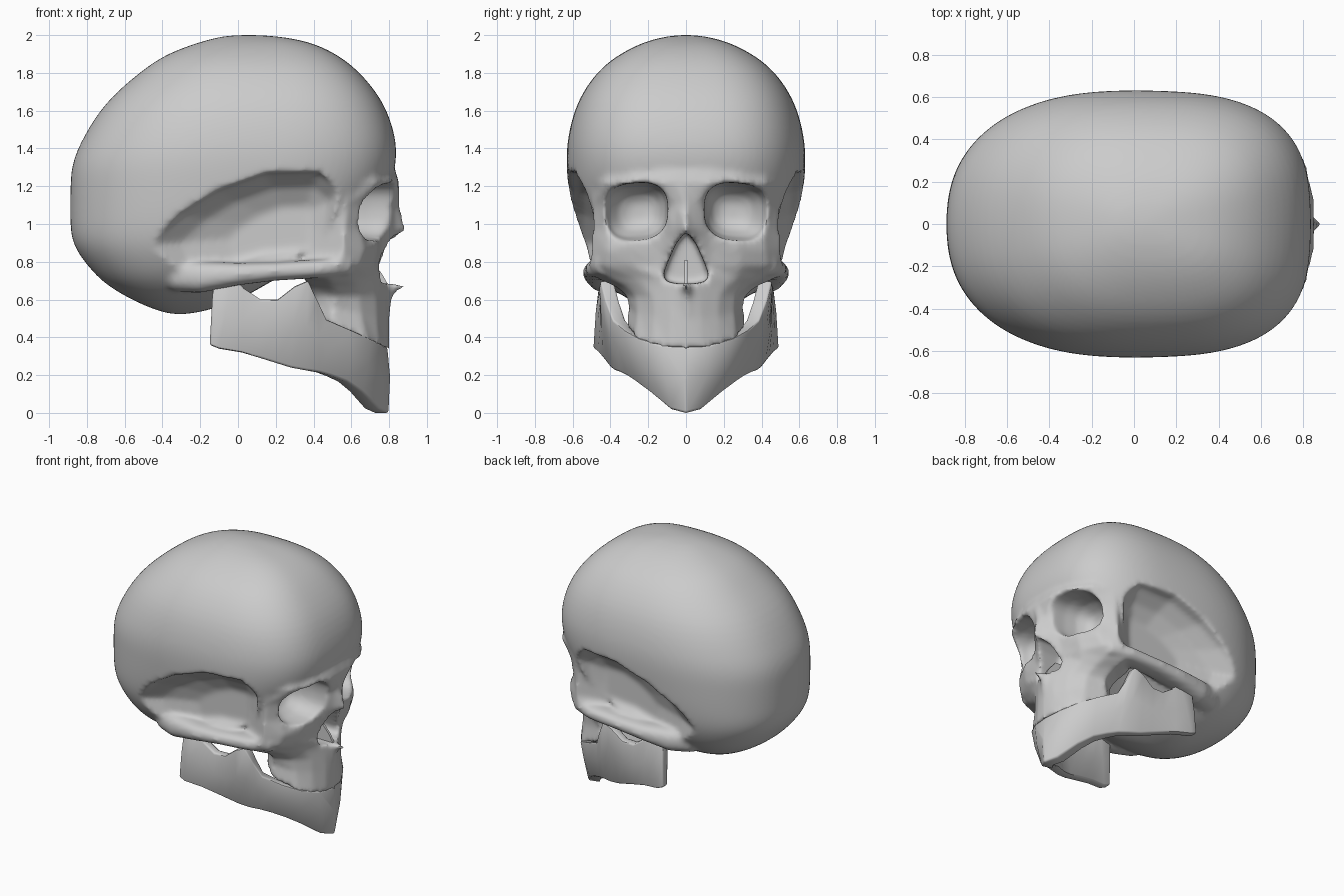
import bpy, bmesh, math
from mathutils import Vector

if "Cube" in bpy.data.objects:
    bpy.data.objects.remove(bpy.data.objects["Cube"])


def loft(name, rings):
    """Closed skin through rings of equal point count, capped at both ends."""
    bm = bmesh.new()
    vs = [[bm.verts.new(p) for p in r] for r in rings]
    n = len(rings[0])
    for a, b in zip(vs, vs[1:]):
        for i in range(n):
            j = (i + 1) % n
            bm.faces.new((a[i], a[j], b[j], b[i]))
    bm.faces.new(vs[0])
    bm.faces.new(vs[-1])
    bmesh.ops.recalc_face_normals(bm, faces=bm.faces)
    me = bpy.data.meshes.new(name)
    bm.to_mesh(me)
    bm.free()
    ob = bpy.data.objects.new(name, me)
    bpy.context.collection.objects.link(ob)
    return ob


def apply(ob, kind, **props):
    m = ob.modifiers.new(kind, kind)
    for k, v in props.items():
        setattr(m, k, v)
    bpy.ops.object.select_all(action='DESELECT')
    bpy.context.view_layer.objects.active = ob
    ob.select_set(True)
    bpy.ops.object.modifier_apply(modifier=m.name)


def combine(ob, other, op):
    apply(ob, 'BOOLEAN', object=other, operation=op, solver='EXACT')
    bpy.data.objects.remove(other, do_unlink=True)


def oval(n, front, back=None):
    """Unit superellipse with its own bluntness at front (+) and back (-)."""
    pts = []
    for i in range(n):
        a = 2 * math.pi * i / n
        c, s = math.cos(a), math.sin(a)
        p = 2 / (front if c > 0 or back is None else back)
        pts.append((math.copysign(abs(c) ** p, c), math.copysign(abs(s) ** p, s)))
    return pts


def smooth(ob, angle):
    bpy.ops.object.select_all(action='DESELECT')
    bpy.context.view_layer.objects.active = ob
    ob.select_set(True)
    bpy.ops.object.shade_smooth_by_angle(angle=math.radians(angle))


# Braincase: horizontal sections (z, back x, front x, half width)
sections = [
    (.52, -.37, -.25, .08), (.58, -.53, -.02, .28), (.68, -.71, .15, .43),
    (.78, -.80, .33, .51), (.90, -.89, .58, .575), (1.05, -.892, .72, .61),
    (1.20, -.892, .81, .627), (1.32, -.885, .842, .637), (1.45, -.83, .843, .632),
    (1.65, -.71, .78, .585), (1.82, -.51, .64, .47), (1.91, -.38, .52, .35),
    (1.98, -.18, .37, .21), (2.01, -.05, .15, .06)]
skull = loft("skull", [
    [((xb + xf) / 2 + (xf - xb) / 2 * c, w * s, z) for c, s in oval(32, 2.9, 2.35)]
    for z, xb, xf, w in sections])
apply(skull, 'SUBSURF', levels=2)

# Temple hollows
outline = [(-.48, .89), (-.3, 1.05), (-.1, 1.17), (.15, 1.26), (.43, 1.27),
           (.54, 1.18), (.53, .9), (.45, .77), (0, .74), (-.28, .66), (-.4, .64)]
for side in (1, -1):
    cut = loft("temple_cutter", [
        [(.3 + (x - .3) * s, side * y, .95 + (z - .95) * s) for x, z in outline]
        for y, s in ((.8, 1.12), (.55, 1), (.46, .77), (.40, .45))])
    combine(skull, cut, 'DIFFERENCE')

# Face and upper jaw: (z, half width, front x at six columns, back x, tilt)
columns = (0, .1, .26, .56, .84, 1)
rows = [
    (1.36, .46, (.81, .81, .80, .76, .68, .59), .3, 0),
    (1.22, .505, (.85, .852, .85, .82, .735, .60), .3, 0),
    (1.10, .50, (.857, .83, .79, .76, .67, .57), .3, 0),
    (.97, .495, (.888, .83, .775, .745, .65, .56), .3, 0),
    (.86, .50, (.82, .795, .755, .735, .67, .56), .3, 0),
    (.78, .52, (.76, .755, .745, .715, .64, .53), .32, 0),
    (.71, .47, (.83, .785, .76, .69, .60, .48), .35, 0),
    (.67, .38, (.885, .80, .77, .71, .62, .50), .38, 0),
    (.62, .315, (.82, .80, .78, .73, .64, .52), .4, 0),
    (.50, .305, (.80, .797, .785, .735, .65, .50), .4, .2),
    (.335, .32, (.80, .797, .79, .75, .68, .50), .4, .43)]
rings = []
for z, w, xs, xb, tilt in rows:
    half = [(x, w * c) for x, c in zip(xs, columns)] + [(xb, w * .72)]
    full = half + [(x, -y) for x, y in reversed(half[1:])]
    rings.append([(x, y, z + tilt * (.8 - x)) for x, y in full])
combine(skull, loft("face", rings), 'UNION')

# Cheek arches: (x, y, z, half height, half thickness)
arch = [(.60, .42, .79, .06, .06), (.45, .455, .765, .05, .075),
        (.2, .46, .75, .05, .085), (0, .46, .735, .06, .085),
        (-.2, .42, .72, .085, .10), (-.34, .36, .73, .09, .11), (-.46, .28, .76, .06, .08)]
for side in (1, -1):
    bar = loft("cheek_arch", [
        [(x, side * (y + t * c), z + h * s) for c, s in oval(16, 2.4)]
        for x, y, z, h, t in arch])
    combine(skull, bar, 'UNION')

# Eye sockets
for side in (1, -1):
    cut = loft("socket_cutter", [
        [(x, side * (yc + .172 * k * c), 1.065 + .152 * k * s - .07 * .175 * k * c)
         for c, s in oval(24, 2.7)]
        for x, yc, k in ((1, .268, 1), (.7, .268, 1), (.6, .26, .88), (.53, .25, .62), (.5, .245, .3))])
    combine(skull, cut, 'DIFFERENCE')

# Nose opening
pear = [(0, .96), (.05, .9), (.095, .8), (.12, .73), (.105, .695), (.04, .685)]
pear += [(-y, z) for y, z in reversed(pear[1:])]
combine(skull, loft("nose_cutter", [[(x, y, z) for y, z in pear] for x in (.6, 1)]), 'DIFFERENCE')

# Palate hollow
bpy.ops.mesh.primitive_uv_sphere_add(segments=24, ring_count=12, location=(.5, 0, .45))
palate = bpy.context.object
palate.scale = (.22, .2, .12)
bpy.context.view_layer.update()
combine(skull, palate, 'DIFFERENCE')

# Blend the parts into one bone surface
apply(skull, 'REMESH', mode='VOXEL', voxel_size=.016)
apply(skull, 'SMOOTH', factor=.5, iterations=7)
top = max(v.co.z for v in skull.data.vertices)
for v in skull.data.vertices:
    if v.co.z > 1.4:
        v.co.z = 1.4 + (v.co.z - 1.4) * .6 / (top - 1.4)
smooth(skull, 50)

# Nasal septum
septum = loft("nasal_septum", [
    [(.58, y, .67), (.80, y, .67), (.76, y, .74), (.70, y, .81), (.58, y, .81)]
    for y in (-.009, .009)])
smooth(septum, 30)

# Lower jaw: upper edge and lower edge at each station, from hinge to chin
stations = [
    ((-.13, .455, .72), (-.15, .485, .36)), ((-.03, .45, .73), (-.10, .49, .34)),
    ((.03, .455, .66), (.02, .465, .32)), ((.12, .455, .60), (.12, .44, .29)),
    ((.21, .455, .60), (.20, .42, .265)), ((.30, .46, .67), (.28, .40, .24)),
    ((.37, .455, .70), (.36, .38, .225)), ((.42, .43, .60), (.43, .35, .215)),
    ((.47, .39, .495), (.50, .31, .195)), ((.60, .33, .44), (.58, .265, .165)),
    ((.70, .25, .395), (.66, .19, .11)), ((.77, .13, .36), (.75, .08, .02)),
    ((.79, 0, .35), (.80, 0, 0))]
rings = []
for i, (a, b) in enumerate(stations):
    a, b = Vector(a), Vector(b)
    turn = max(0, (i - 6) / 6) * math.pi / 2
    inward = Vector((-math.sin(turn), -math.cos(turn), 0)) * (.06 + .003 * i)
    mid = (a + b) / 2 - inward * .12
    rings.append([a, mid, b, b + inward * .9, mid + inward * 1.1, a + inward * .9])
rings += [[(p[0], -p[1], p[2]) for p in r] for r in reversed(rings[:-1])]
jaw = loft("lower_jaw", rings)
apply(jaw, 'BEVEL', width=.012, segments=2, limit_method='ANGLE', angle_limit=math.radians(50))
smooth(jaw, 45)
